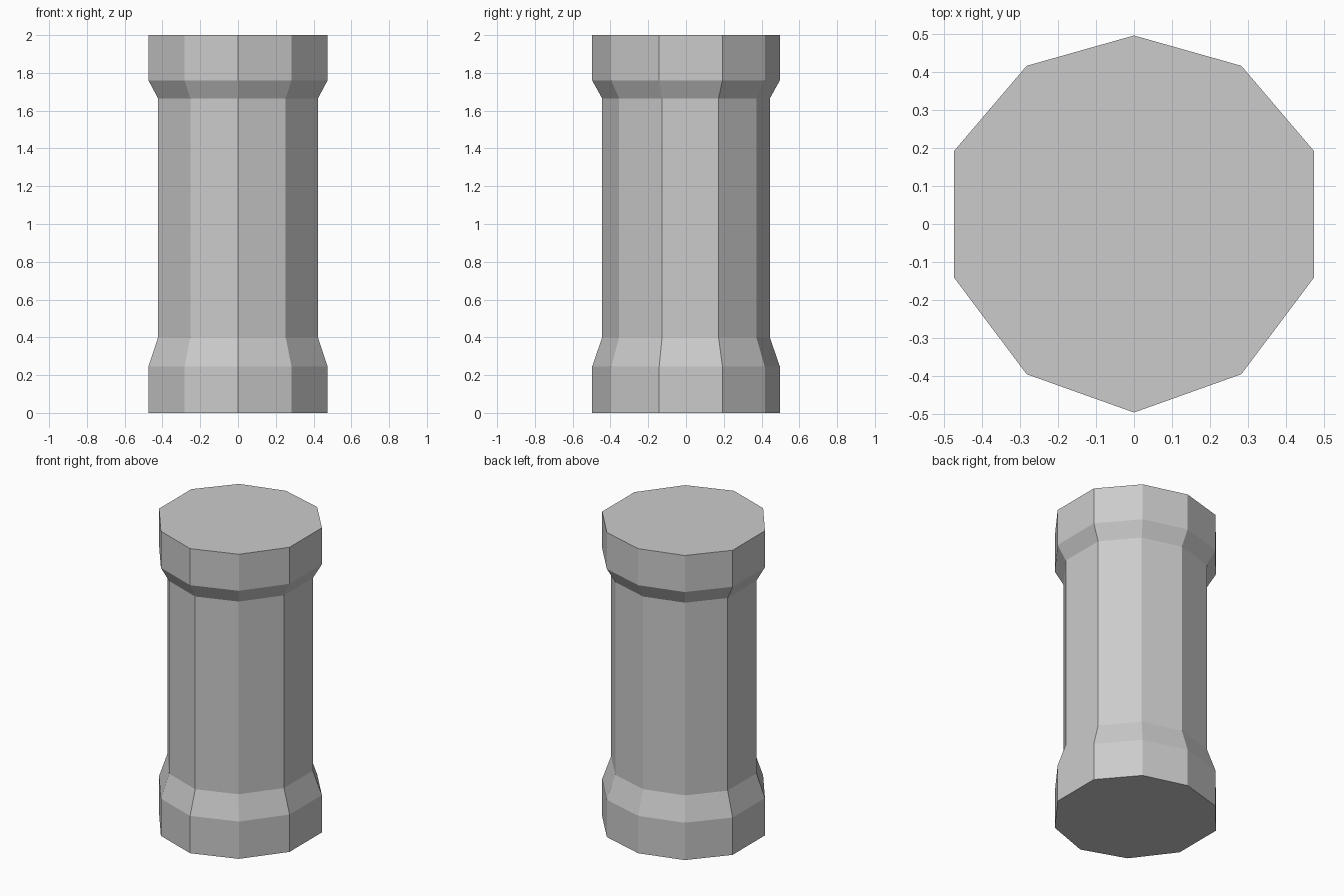
import bpy
import bmesh

cube = bpy.data.objects.get("Cube")
if cube:
    bpy.data.objects.remove(cube, do_unlink=True)

# Plain grey stone
stone = bpy.data.materials.new("grey stone")
stone.use_nodes = True
GREY = (0.6, 0.6, 0.6, 1)
stone.diffuse_color = GREY
stone.node_tree.nodes["Principled BSDF"].inputs["Base Color"].default_value = GREY

# Right half of the ten-sided plan, back to front, mirrored for the left half
half_plan = [(0, 0.497), (0.283, 0.417), (0.474, 0.193),
             (0.474, -0.142), (0.283, -0.396), (0, -0.497)]
plan = half_plan + [(-x, y) for x, y in reversed(half_plan[1:-1])]
plan.reverse()  # counter-clockwise

# Height and plan scale: base, lower slope, shaft, upper slope, cap
WAIST = 0.893
levels = [(0, 1), (0.245, 1), (0.4, WAIST), (1.665, WAIST), (1.76, 1), (2, 1)]

bm = bmesh.new()
rings = [[bm.verts.new((x * s, y * s, z)) for x, y in plan] for z, s in levels]
for low, high in zip(rings, rings[1:]):
    for i in range(len(plan)):
        j = (i + 1) % len(plan)
        bm.faces.new((low[i], low[j], high[j], high[i]))
bm.faces.new(rings[0])
bm.faces.new(rings[-1])
bmesh.ops.recalc_face_normals(bm, faces=bm.faces)

mesh = bpy.data.meshes.new("pillar")
bm.to_mesh(mesh)
bm.free()
mesh.materials.append(stone)
bpy.context.collection.objects.link(bpy.data.objects.new("pillar", mesh))
